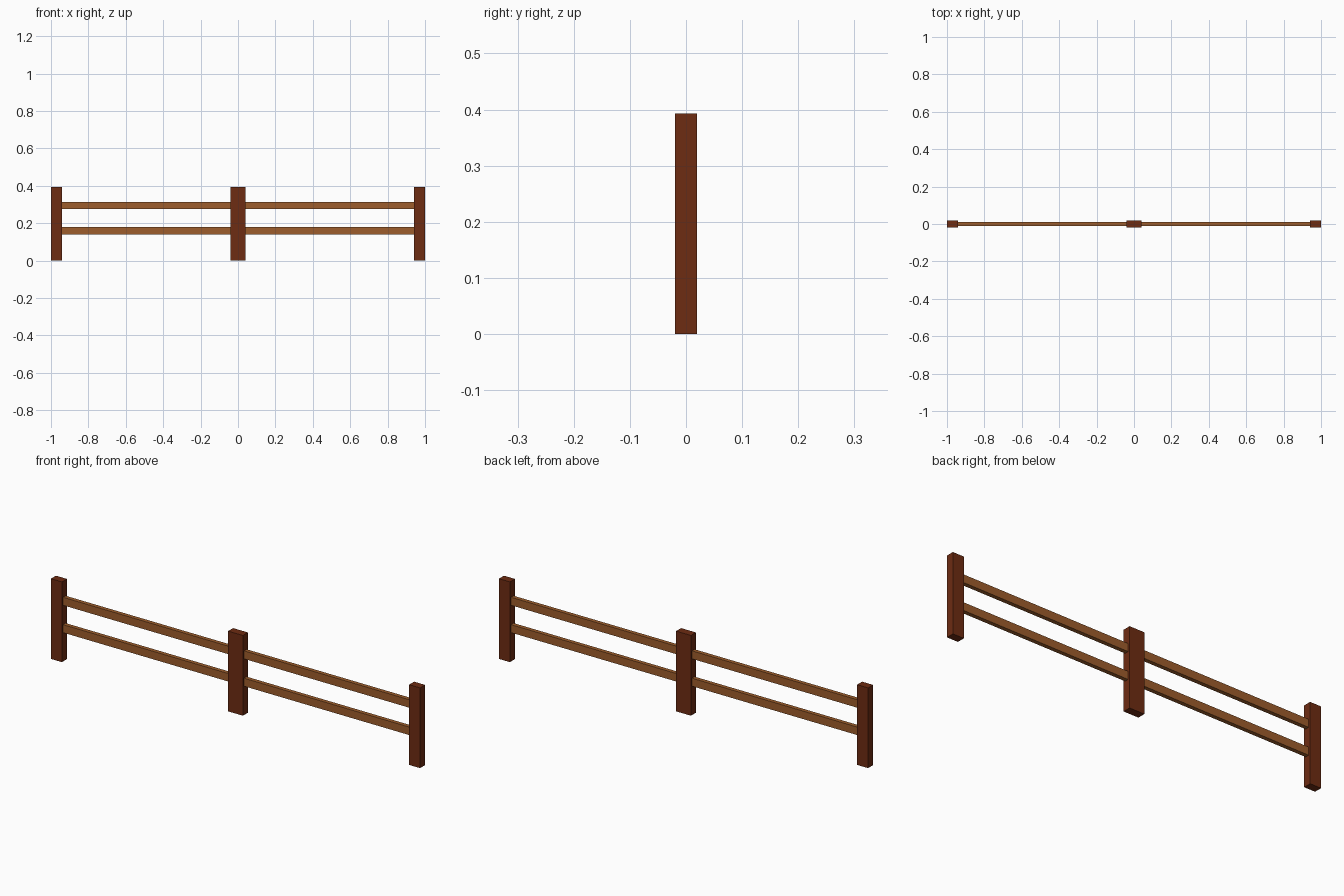
import bpy

if "Cube" in bpy.data.objects:
    bpy.data.objects.remove(bpy.data.objects["Cube"])


def material(name, color):
    m = bpy.data.materials.new(name)
    m.diffuse_color = (*color, 1)
    m.use_nodes = True
    m.node_tree.nodes["Principled BSDF"].inputs["Base Color"].default_value = m.diffuse_color
    return m


def box(name, x0, x1, half_y, z0, z1, mat):
    bpy.ops.mesh.primitive_cube_add(size=1, location=((x0 + x1) / 2, 0, (z0 + z1) / 2))
    ob = bpy.context.object
    ob.name = name
    ob.scale = (x1 - x0, 2 * half_y, z1 - z0)
    bpy.ops.object.transform_apply(location=False, rotation=False, scale=True)
    ob.data.materials.append(mat)
    return ob


dark_wood = material("dark_wood", (0.155, 0.025, 0.006))
light_wood = material("light_wood", (0.34, 0.11, 0.025))

# Upright posts: narrow at the ends, wider in the middle
for name, x0, x1 in (("left_post", -1, -0.941),
                     ("middle_post", -0.04, 0.04),
                     ("right_post", 0.941, 1)):
    box(name, x0, x1, 0.0193, 0, 0.393, dark_wood)

# Two rails per bay, spanning between the posts
for level, z0 in (("lower", 0.141), ("upper", 0.275)):
    box(f"{level}_left_rail", -0.943, -0.038, 0.01, z0, z0 + 0.039, light_wood)
    box(f"{level}_right_rail", 0.038, 0.943, 0.01, z0, z0 + 0.039, light_wood)
